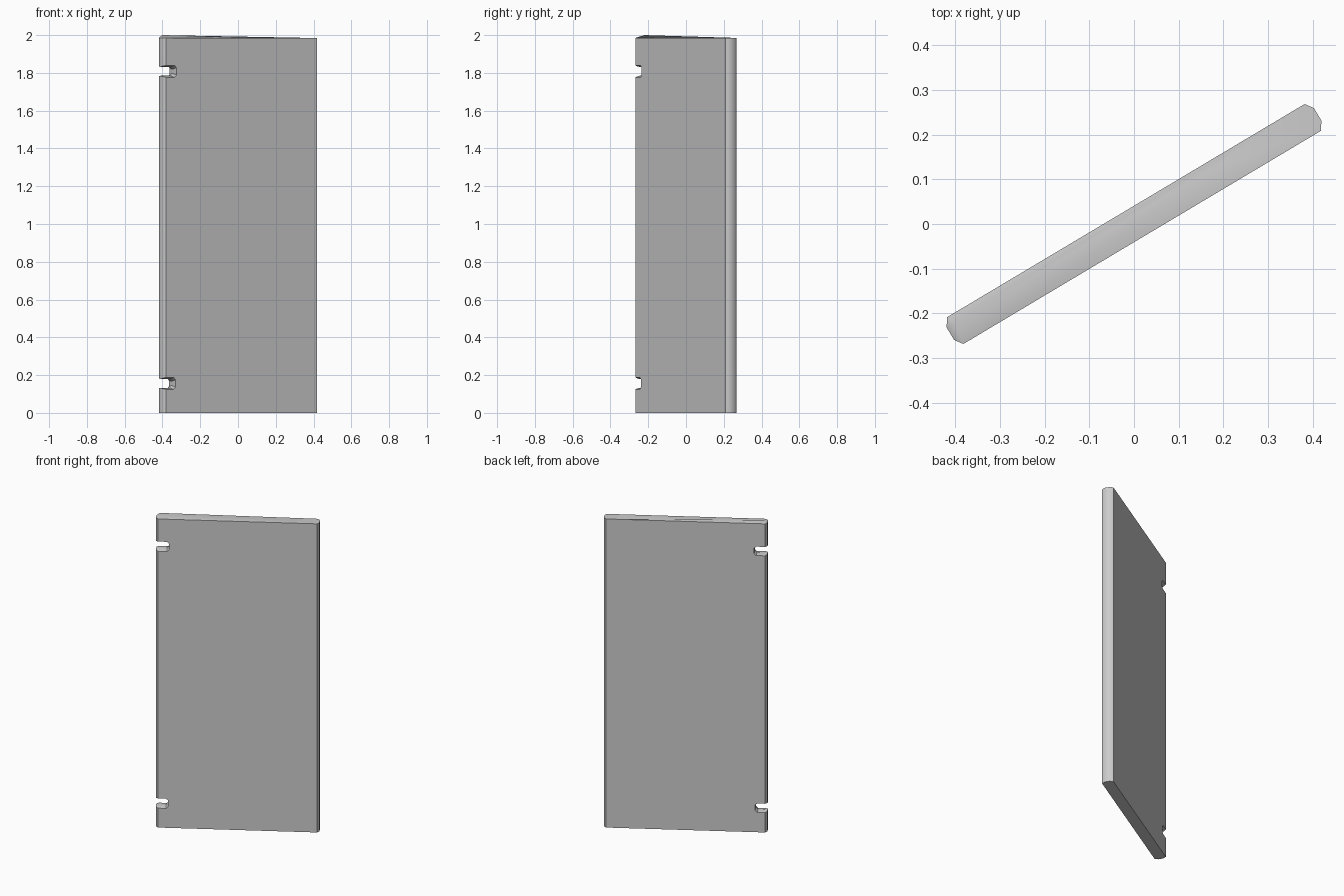
import bpy, bmesh, math
from mathutils import Matrix

if "Cube" in bpy.data.objects:
    bpy.data.objects.remove(bpy.data.objects["Cube"])

ANGLE = math.radians(30.8)
TURN = Matrix.Rotation(ANGLE, 4, 'Z')
TOP = 1.985


def finish(bm, name):
    bmesh.ops.recalc_face_normals(bm, faces=bm.faces)
    bm.transform(TURN)
    mesh = bpy.data.meshes.new(name)
    bm.to_mesh(mesh)
    bm.free()
    obj = bpy.data.objects.new(name, mesh)
    bpy.context.collection.objects.link(obj)
    return obj


# Door slab: chamfered plan outline with a low tapering ridge on top
outline = [(-.465, -.035), (.465, -.035), (.478, -.0165), (.478, .0165),
           (.465, .035), (-.465, .035), (-.478, .0165), (-.478, -.0165)]
bm = bmesh.new()
low = [bm.verts.new((x, y, 0)) for x, y in outline]
top = [bm.verts.new((x, y, TOP)) for x, y in outline]
peak = bm.verts.new((-.458, .0165, 2.0))
ridge_end = bm.verts.new((.205, .0165, TOP))
bm.faces.new(low[::-1])
for i in range(8):
    j = (i + 1) % 8
    bm.faces.new((low[i], low[j], top[j], top[i]))
for face in ([top[0], top[1], ridge_end, peak], top[1:5] + [ridge_end],
             [top[4], top[5], peak, ridge_end], [top[5], top[6], peak],
             [top[6], top[7], peak], [top[7], top[0], peak]):
    bm.faces.new(face)
door = finish(bm, "door_panel")


# Hinge slots: rounded-end cutters, slightly narrower mid-thickness
def slot_cutter(name, z, end):
    bm = bmesh.new()
    rings = []
    for y, h in ((-.05, .035), (0, .023), (.05, .031)):
        tip = end + (.006 if y else 0)
        c = .012
        profile = [(-.55, -h), (tip - c, -h), (tip, -h + c),
                   (tip, h - c), (tip - c, h), (-.55, h)]
        rings.append([bm.verts.new((x, y, z + dz)) for x, dz in profile])
    for a, b in zip(rings, rings[1:]):
        for i in range(6):
            j = (i + 1) % 6
            bm.faces.new((a[i], a[j], b[j], b[i]))
    bm.faces.new(rings[0])
    bm.faces.new(rings[-1][::-1])
    return finish(bm, name)


for name, z, end in (("upper_slot_cutter", 1.808, -.404),
                     ("lower_slot_cutter", .156, -.41)):
    cutter = slot_cutter(name, z, end)
    mod = door.modifiers.new(name, 'BOOLEAN')
    mod.operation = 'DIFFERENCE'
    mod.solver = 'EXACT'
    mod.object = cutter
    bpy.context.view_layer.objects.active = door
    bpy.ops.object.modifier_apply(modifier=mod.name)
    bpy.data.objects.remove(cutter)

# Soften the rounded long edges
bpy.ops.object.select_all(action='DESELECT')
door.select_set(True)
bpy.context.view_layer.objects.active = door
bpy.ops.object.shade_smooth_by_angle(angle=math.radians(40))
